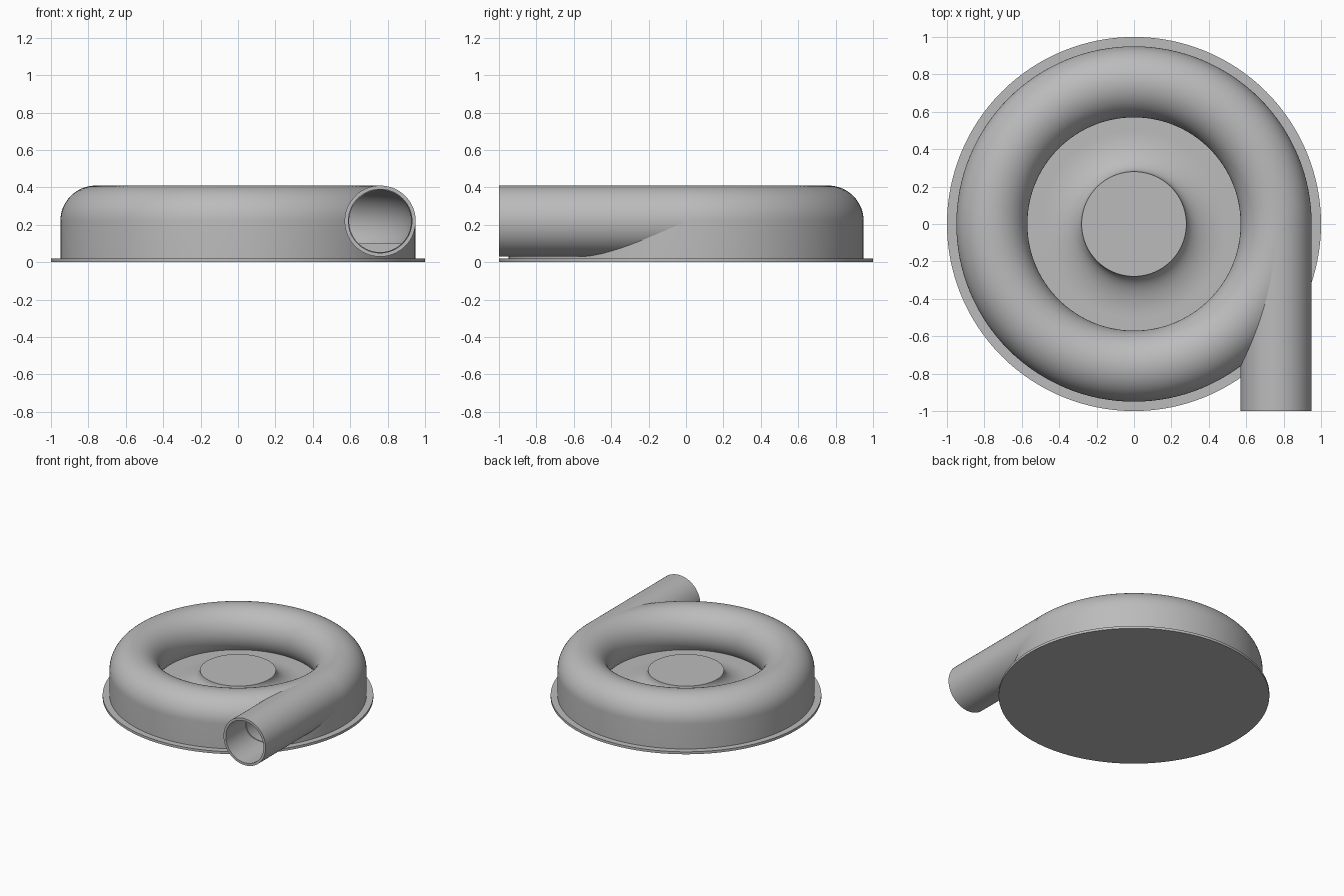
import bpy, bmesh, math
from mathutils import Matrix, Vector

old = bpy.data.objects.get("Cube")
if old:
    bpy.data.objects.remove(old, do_unlink=True)

RING, TUBE, MID = 0.76, 0.19, 0.22   # volute centre radius, section radius, centre height
BORE, FLOOR, SEGS = 0.17, 0.10, 128

grey = bpy.data.materials.new("light_grey")
grey.use_nodes = True
colour = (0.5, 0.5, 0.5, 1)
grey.diffuse_color = colour
grey.node_tree.nodes["Principled BSDF"].inputs["Base Color"].default_value = colour


def arc(cx, cz, rx, rz, start, end, steps):
    angles = [math.radians(start + (end - start) * i / steps) for i in range(steps + 1)]
    return [(cx + rx * math.cos(a), cz + rz * math.sin(a)) for a in angles]


def revolve(bm, profile, closed):
    """Spin an (r, z) outline around the z axis."""
    verts = [bm.verts.new((r, 0, z)) for r, z in profile]
    pairs = list(zip(verts, verts[1:])) + ([(verts[-1], verts[0])] if closed else [])
    edges = [bm.edges.new(p) for p in pairs]
    bmesh.ops.spin(bm, geom=verts + edges, cent=(0, 0, 0), axis=(0, 0, 1),
                   angle=2 * math.pi, steps=SEGS, use_merge=True)
    bmesh.ops.remove_doubles(bm, verts=bm.verts[:], dist=1e-5)


def finish(name, bm):
    mesh = bpy.data.meshes.new(name)
    bm.to_mesh(mesh)
    bm.free()
    obj = bpy.data.objects.new(name, mesh)
    bpy.context.collection.objects.link(obj)
    mesh.materials.append(grey)
    return obj


def smooth(obj):
    bpy.ops.object.select_all(action="DESELECT")
    obj.select_set(True)
    bpy.context.view_layer.objects.active = obj
    bpy.ops.object.shade_smooth_by_angle(angle=math.radians(30))


# Flat round base flange
bm = bmesh.new()
bmesh.ops.create_cone(bm, cap_ends=True, segments=SEGS, radius1=1, radius2=1, depth=0.02,
                      matrix=Matrix.Translation((0, 0, 0.01)))
smooth(finish("base_flange", bm))

# Housing: straight skirt, rounded ring, floor and flared centre hub
dip = math.degrees(math.asin((MID - FLOOR) / TUBE))
outline = [(0, 0.015), (RING + TUBE, 0.015)]
outline += arc(RING, MID, TUBE, TUBE, 0, 180 + dip, 40)
outline += arc(0.5, MID, 0.22, MID - FLOOR, 270, 180, 14)
outline += [(0, MID)]
bm = bmesh.new()
revolve(bm, outline, False)
bmesh.ops.recalc_face_normals(bm, faces=bm.faces[:])

# Hollow channel inside the ring, with a flat floor
dip = math.degrees(math.asin((MID - FLOOR) / BORE))
void = bmesh.new()
revolve(void, arc(RING, MID, BORE, BORE, -dip, 180 + dip, 40), True)
bmesh.ops.recalc_face_normals(void, faces=void.faces[:])
bmesh.ops.reverse_faces(void, faces=void.faces[:])
shell = bpy.data.meshes.new("channel")
void.to_mesh(shell)
void.free()
bm.from_mesh(shell)
bpy.data.meshes.remove(shell)
housing = finish("volute_housing", bm)

# Cutter that opens the channel into the outlet
bm = bmesh.new()
bmesh.ops.create_cone(bm, cap_ends=True, segments=64, radius1=0.166, radius2=0.166, depth=1.1,
                      matrix=Matrix.Translation((RING, -0.55, MID)) @ Matrix.Rotation(math.pi / 2, 4, "X"))
cutter = finish("outlet_cutter", bm)
cutter.hide_render = True
cutter.hide_set(True)
cut = housing.modifiers.new("outlet_opening", "BOOLEAN")
cut.operation, cut.solver, cut.object = "DIFFERENCE", "EXACT", cutter

# Apply the cut so that the smoothing follows it
bpy.context.view_layer.update()
cut_mesh = bpy.data.meshes.new_from_object(housing.evaluated_get(bpy.context.evaluated_depsgraph_get()))
housing.modifiers.clear()
housing.data = cut_mesh
bpy.data.objects.remove(cutter, do_unlink=True)
smooth(housing)

# Tangential outlet pipe with a thin wall
bm = bmesh.new()
section = [(TUBE, -1), (TUBE, -0.02), (BORE, -0.02), (BORE, -1)]
rings = [[bm.verts.new(Vector((RING + r * math.cos(a), y, MID + r * math.sin(a))))
          for a in (2 * math.pi * i / 96 for i in range(96))] for r, y in section]
for k, ring in enumerate(rings):
    after = rings[(k + 1) % len(rings)]
    for i in range(96):
        j = (i + 1) % 96
        bm.faces.new((ring[i], ring[j], after[j], after[i]))
bmesh.ops.recalc_face_normals(bm, faces=bm.faces[:])
smooth(finish("outlet_pipe", bm))
